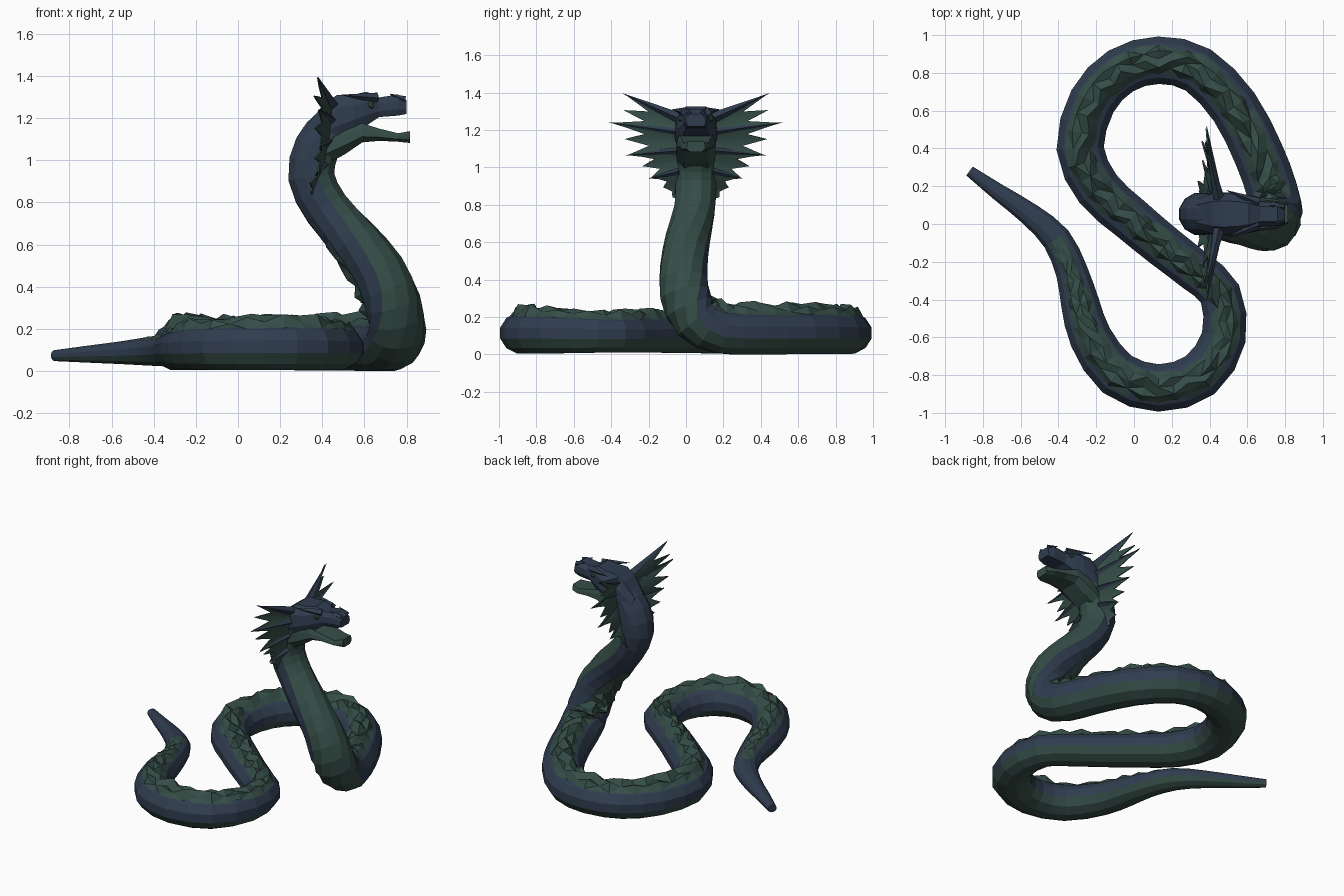
import bpy, bmesh, math, random
from mathutils import Vector

if "Cube" in bpy.data.objects:
    bpy.data.objects.remove(bpy.data.objects["Cube"])

random.seed(4)
CY = 0.053  # head and neck centre line in y


def material(name, color):
    m = bpy.data.materials.new(name)
    m.diffuse_color = (*color, 1)
    m.use_nodes = True
    m.node_tree.nodes["Principled BSDF"].inputs["Base Color"].default_value = m.diffuse_color
    return m


NAVY = material("navy scales", (0.029, 0.046, 0.078))
GREEN = material("dark green", (0.036, 0.075, 0.063))


def finish(name, bm, mats, rule=None):
    """Turn a bmesh into a flat shaded object, colouring faces by a rule."""
    bmesh.ops.recalc_face_normals(bm, faces=bm.faces)
    if rule:
        for f in bm.faces:
            f.material_index = rule(f)
    me = bpy.data.meshes.new(name)
    bm.to_mesh(me)
    bm.free()
    for m in mats:
        me.materials.append(m)
    ob = bpy.data.objects.new(name, me)
    bpy.context.collection.objects.link(ob)
    return ob


def catmull(pts, n):
    out = []
    for i in range(len(pts) - 1):
        a, b, c, d = (pts[min(max(i + k, 0), len(pts) - 1)] for k in (-1, 0, 1, 2))
        for s in range(n):
            t = s / n
            out.append(0.5 * (2 * b + (c - a) * t + (2 * a - 5 * b + 4 * c - d) * t * t
                              + (3 * b - a - 3 * c + d) * t ** 3))
    return out + [pts[-1]]


# Centre line: tail and coils on the ground (x, y, radius), then neck (x, y, z, radius)
ground = [(-0.87, 0.28, 0.03), (-0.72, 0.17, 0.046), (-0.55, 0.05, 0.063), (-0.41, -0.08, 0.08),
          (-0.33, -0.25, 0.088), (-0.285, -0.42, 0.105), (-0.23, -0.6, 0.117), (-0.09, -0.795, 0.128),
          (0.13, -0.868, 0.13), (0.35, -0.8, 0.13), (0.475, -0.6, 0.122), (0.455, -0.37, 0.115),
          (0.32, -0.245, 0.115), (0.16, -0.12, 0.118), (-0.02, 0.03, 0.122), (-0.19, 0.185, 0.127),
          (-0.285, 0.40, 0.13), (-0.22, 0.65, 0.13), (-0.07, 0.81, 0.13), (0.13, 0.867, 0.13),
          (0.34, 0.815, 0.132), (0.53, 0.62, 0.135), (0.66, 0.37, 0.138)]
neck = [(0.73, 0.18, 0.125, 0.14), (0.755, 0.05, 0.19, 0.14), (0.735, -0.005, 0.32, 0.138),
        (0.67, -0.012, 0.47, 0.128), (0.55, 0.01, 0.62, 0.12), (0.42, 0.045, 0.77, 0.112),
        (0.348, CY, 0.92, 0.114), (0.375, CY, 1.06, 0.112), (0.45, CY, 1.155, 0.105), (0.53, CY, 1.2, 0.09)]
ctrl = [Vector((x, y, 0.06 + 0.42 * r, r)) for x, y, r in ground] + [Vector(p) for p in neck]


def frames(n):
    """Points along the spine with side and up vectors scaled to the body radius."""
    pts = catmull(ctrl, n)
    out = []
    for i, p in enumerate(pts):
        t = (pts[min(i + 1, len(pts) - 1)] - pts[max(i - 1, 0)]).to_3d().normalized()
        w = min(max((p.z - 0.13) / 0.3, 0), 1)
        v = min(max((p.z - 0.3) / 0.5, 0), 1)
        up = Vector((-w, 0.55 * w * (1 - v), 1 - w))
        up = (up - t * up.dot(t)).normalized()
        out.append((p.to_3d(), t.cross(up) * p.w, up * p.w * (0.88 + 0.12 * w), p.w))
    return out


def on_body(fr, deg):
    a = math.radians(deg)
    return fr[0] + fr[1] * math.sin(a) + fr[2] * math.cos(a)


def loft(bm, rings):
    """Skin closed rings; returns the faces listed per side number."""
    vs = [[bm.verts.new(p) for p in ring] for ring in rings]
    n = len(vs[0])
    sides = {}
    for a, b in zip(vs, vs[1:]):
        for k in range(n):
            sides[bm.faces.new((a[k], a[(k + 1) % n], b[(k + 1) % n], b[k]))] = k
    bm.faces.new(vs[0])
    bm.faces.new(vs[-1])
    return sides


# Body: swept tube, green belly below, navy above
bm = bmesh.new()
SIDES = 12
sides = loft(bm, [[on_body(f, 360 / SIDES * (k - 0.5)) for k in range(SIDES)] for f in frames(2)])
finish("body", bm, [NAVY, GREEN], lambda f: 1 if 4 <= sides.get(f, 0) <= 8 else 0)

# Crest: jagged strip of scales along the back
bm = bmesh.new()
rows = []
fs = [f for i, f in enumerate(frames(3)) if i >= 9 and f[0].z < 0.68]
for i, f in enumerate(fs):
    fade = min(1, (i + 1) / 14, (len(fs) - i) / 8)
    row = []
    for j, deg in enumerate((-37, -20, 0, 20, 37)):
        h = -0.004
        if 0 < j < 4:
            h = random.uniform(0.022, 0.05) if (i + j) % 2 else random.uniform(0, 0.012)
            h *= fade
        jit = f[1] * random.uniform(-0.06, 0.06)
        row.append(bm.verts.new(on_body(f, deg) + f[2].normalized() * h + jit))
    rows.append(row)
for a, b in zip(rows, rows[1:]):
    for j in range(4):
        bm.faces.new((a[j], a[j + 1], b[j + 1], b[j]))
bmesh.ops.triangulate(bm, faces=bm.faces)
ob = finish("back_crest", bm, [GREEN])


def head_part(name, mat, stations, top_width, low_width):
    """Eight sided loft along x from (x, bottom, top, half width) stations."""
    bm = bmesh.new()
    rings = []
    for x, lo, hi, w in stations:
        h = hi - lo
        half = [(w * low_width, lo), (w, lo + 0.3 * h), (w * 0.95, lo + 0.7 * h), (w * top_width, hi)]
        rings.append([(x, CY + y, z) for y, z in half] + [(x, CY - y, z) for y, z in reversed(half)])
    loft(bm, rings)
    return finish(name, bm, [mat])


# Skull with upper jaw, and open lower jaw
head_part("skull", NAVY, [(0.33, 1.06, 1.17, 0.08), (0.41, 1.08, 1.27, 0.108), (0.47, 1.10, 1.31, 0.115),
                          (0.55, 1.14, 1.312, 0.11), (0.61, 1.165, 1.325, 0.093), (0.67, 1.205, 1.298, 0.068),
                          (0.76, 1.212, 1.312, 0.064), (0.80, 1.22, 1.285, 0.052)], 0.6, 0.8)
head_part("lower_jaw", GREEN, [(0.42, 0.98, 1.15, 0.10), (0.51, 1.03, 1.17, 0.107), (0.59, 1.085, 1.175, 0.104),
                               (0.67, 1.092, 1.15, 0.088), (0.76, 1.088, 1.128, 0.078),
                               (0.815, 1.082, 1.138, 0.05)], 0.85, 0.6)


def spike(bm, a, b, r):
    """Four sided tapering spine from a to b."""
    a, b = Vector(a), Vector(b)
    rot = (b - a).to_track_quat('Z', 'Y').to_matrix().to_4x4()
    rot.translation = (a + b) / 2
    bmesh.ops.create_cone(bm, cap_ends=True, segments=4, radius1=r, radius2=0.001,
                          depth=(b - a).length, matrix=rot)


# Frill: rays as (root, tip), offsets in y from the head centre
rays = [((0.45, 0.08, 1.26), (0.38, 0.39, 1.395)), ((0.45, 0.09, 1.19), (0.385, 0.465, 1.24)),
        ((0.43, 0.09, 1.09), (0.395, 0.375, 1.065)), ((0.41, 0.09, 0.98), (0.385, 0.25, 0.94)),
        ((0.36, 0.09, 0.83), (0.35, 0.125, 0.84))]
for label, s in (("left", 1), ("right", -1)):
    R = [[Vector((x, CY + s * y, z)) for x, y, z in ray] for ray in rays]
    # navy rays
    bm = bmesh.new()
    for i, (a, b) in enumerate(R[:4]):
        spike(bm, a, b, 0.03 if i == 0 else 0.02)
    finish(label + "_frill_rays", bm, [NAVY])
    # green webbing with notched edge between neighbouring rays
    bm = bmesh.new()
    for i, ((a, b), (c, d)) in enumerate(zip(R, R[1:])):
        def at(u, t):
            p = a.lerp(b, t).lerp(c.lerp(d, t), u)
            return p + Vector((-0.03 * math.sin(math.pi * u) * t, 0, 0))
        us = (0, 0.12, 0.28, 0.42, 0.5, 0.58, 0.72, 0.88, 1)
        ts = (0.97, 0.74, 0.52, 0.74, 0.88, 0.74, 0.52, 0.74, 0.97)
        inner = [bm.verts.new(at(u, 0)) for u in us]
        outer = [bm.verts.new(at(u, t)) for u, t in zip(us, ts)]
        for k in range(8):
            bm.faces.new((inner[k], inner[k + 1], outer[k + 1], outer[k]))
    bmesh.ops.remove_doubles(bm, verts=bm.verts, dist=0.001)
    web = finish(label + "_frill_web", bm, [GREEN])
    web.modifiers.new("thickness", 'SOLIDIFY').thickness = 0.008
    # brow ridge, eye and nostril bump
    bm = bmesh.new()
    spike(bm, (0.66, CY + s * 0.06, 1.295), (0.49, CY + s * 0.125, 1.31), 0.026)
    spike(bm, (0.79, CY + s * 0.035, 1.285), (0.72, CY + s * 0.045, 1.315), 0.02)
    finish(label + "_brow", bm, [NAVY])
    bm = bmesh.new()
    bmesh.ops.create_icosphere(bm, subdivisions=1, radius=0.02)
    bmesh.ops.translate(bm, verts=bm.verts, vec=(0.632, CY + s * 0.076, 1.262))
    finish(label + "_eye", bm, [GREEN])
